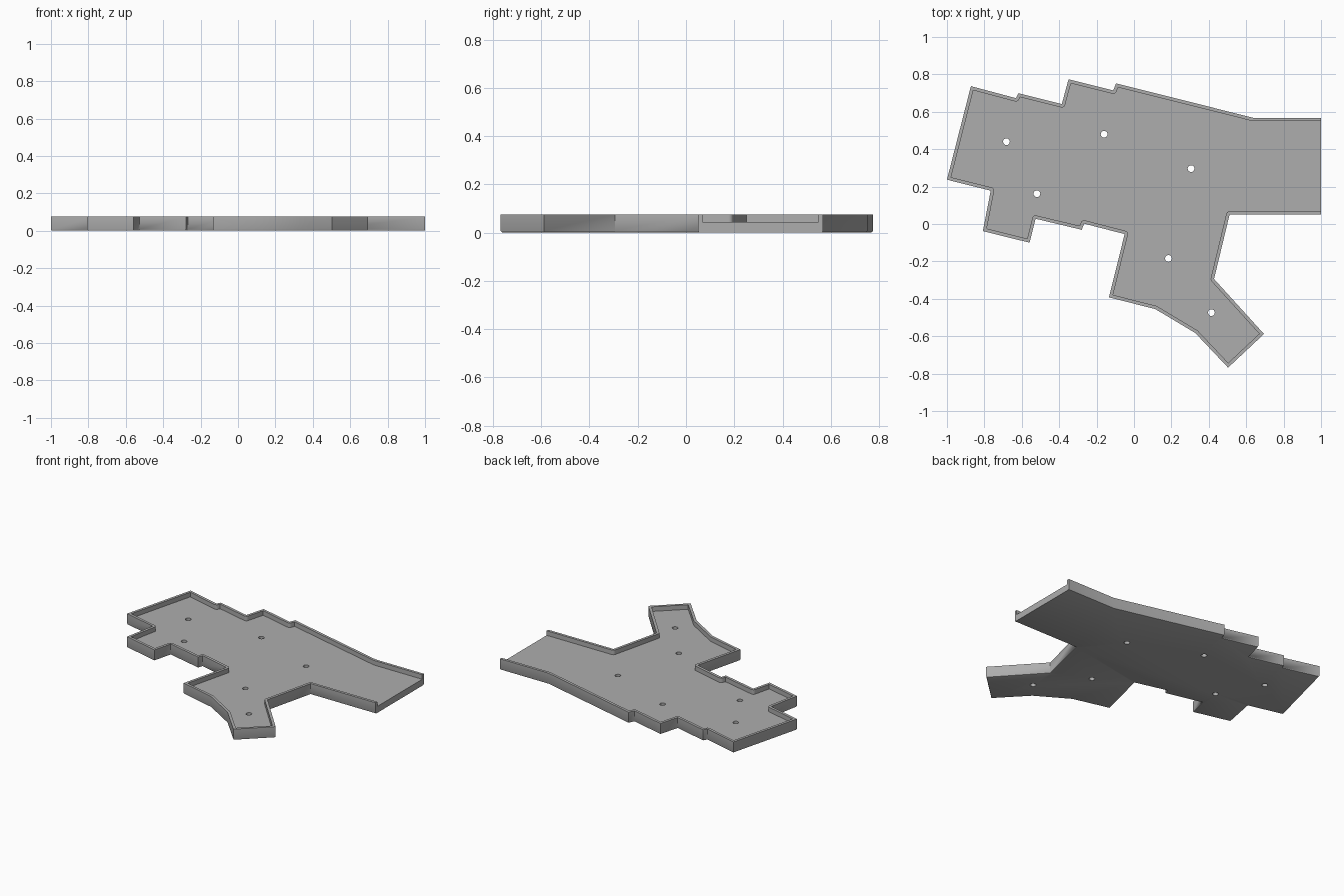
import bpy, bmesh, math
from mathutils import Vector

if "Cube" in bpy.data.objects:
    bpy.data.objects.remove(bpy.data.objects["Cube"])

HEIGHT, FLOOR, WALL, FILLET = 0.075, 0.044, 0.018, 0.008
OPEN_X = 1.0  # the tray has no wall on this end

# Outline, counter-clockwise
outline = [
    (1.0, 0.05), (1.0, 0.568), (0.637, 0.568), (-0.096, 0.752), (-0.111, 0.714),
    (-0.35, 0.774), (-0.386, 0.641), (-0.618, 0.699), (-0.632, 0.673), (-0.872, 0.737),
    (-1.0, 0.237), (-0.766, 0.178), (-0.808, -0.038), (-0.558, -0.1), (-0.526, 0.028),
    (-0.279, -0.031), (-0.267, 0.002), (-0.05, -0.054), (-0.134, -0.392),
    (0.114, -0.455), (0.328, -0.583), (0.503, -0.768), (0.695, -0.588),
    (0.428, -0.294), (0.511, 0.05)]
holes = [(-0.682, 0.44), (-0.519, 0.162), (-0.16, 0.48),
         (0.305, 0.296), (0.184, -0.184), (0.414, -0.474)]

grey = bpy.data.materials.new("grey")
grey.diffuse_color = (0.42, 0.42, 0.42, 1)
grey.use_nodes = True
grey.node_tree.nodes["Principled BSDF"].inputs["Base Color"].default_value = grey.diffuse_color


def inset(points, dist):
    """Inset the outline: mitred outward corners, rounded inward corners."""
    ring, n = [], len(points)
    for i in range(n):
        a, p, b = (Vector(points[j % n]) for j in (i - 1, i, i + 1))
        u, v = (p - a).normalized(), (b - p).normalized()
        n1, n2 = Vector((-u.y, u.x)), Vector((-v.y, v.x))
        turn = u.x * v.y - u.y * v.x
        if p.x >= OPEN_X:  # keep the open end flush
            ring.append(p + Vector((0, dist if p.y < 0.3 else -dist)))
        elif turn < -0.5:
            for k in range(6):
                ring.append(p + n1.slerp(n2, k / 5) * dist)
        else:
            ring.append(p + (n1 + n2) * dist / (1 + n1.dot(n2)))
    return ring


# Tray: stacked rings from the underside, over the wall, down to the floor
bm = bmesh.new()
levels = [(FILLET, 0), (FILLET * 0.3, FILLET * 0.3), (0, FILLET),
          (0, HEIGHT), (WALL, HEIGHT), (WALL, FLOOR)]
rings = [[bm.verts.new((p.x, p.y, z)) for p in inset(outline, d)] for d, z in levels]
count = len(rings[0])
for low, high in zip(rings, rings[1:]):
    for i in range(count):
        j = (i + 1) % count
        if i == 0:  # open end, closed below by one flat face
            continue
        bm.faces.new((low[i], low[j], high[j], high[i]))
bm.faces.new(rings[0][::-1])
bm.faces.new(rings[-1])
bm.faces.new([r[0] for r in rings][::-1] + [r[1] for r in rings])
bmesh.ops.remove_doubles(bm, verts=bm.verts, dist=0.0001)
bmesh.ops.recalc_face_normals(bm, faces=bm.faces)
mesh = bpy.data.meshes.new("tray")
bm.to_mesh(mesh)
bm.free()
tray = bpy.data.objects.new("tray", mesh)
bpy.context.collection.objects.link(tray)
mesh.materials.append(grey)

# Screw holes through the floor
bm = bmesh.new()
for x, y in holes:
    made = bmesh.ops.create_cone(bm, cap_ends=True, segments=24,
                                 radius1=0.018, radius2=0.018, depth=0.3)
    bmesh.ops.translate(bm, verts=made["verts"], vec=(x, y, 0))
cut_mesh = bpy.data.meshes.new("hole_cutter")
bm.to_mesh(cut_mesh)
bm.free()
cut_mesh.materials.append(grey)
cutter = bpy.data.objects.new("hole_cutter", cut_mesh)
bpy.context.collection.objects.link(cutter)
cutter.hide_render = True
cutter.hide_set(True)
drill = tray.modifiers.new("screw_holes", 'BOOLEAN')
drill.operation = 'DIFFERENCE'
drill.solver = 'EXACT'
drill.object = cutter

# Smooth the rounded corners, keep the real edges sharp
bpy.context.view_layer.objects.active = tray
tray.select_set(True)
bpy.ops.object.shade_smooth_by_angle(angle=math.radians(25))
